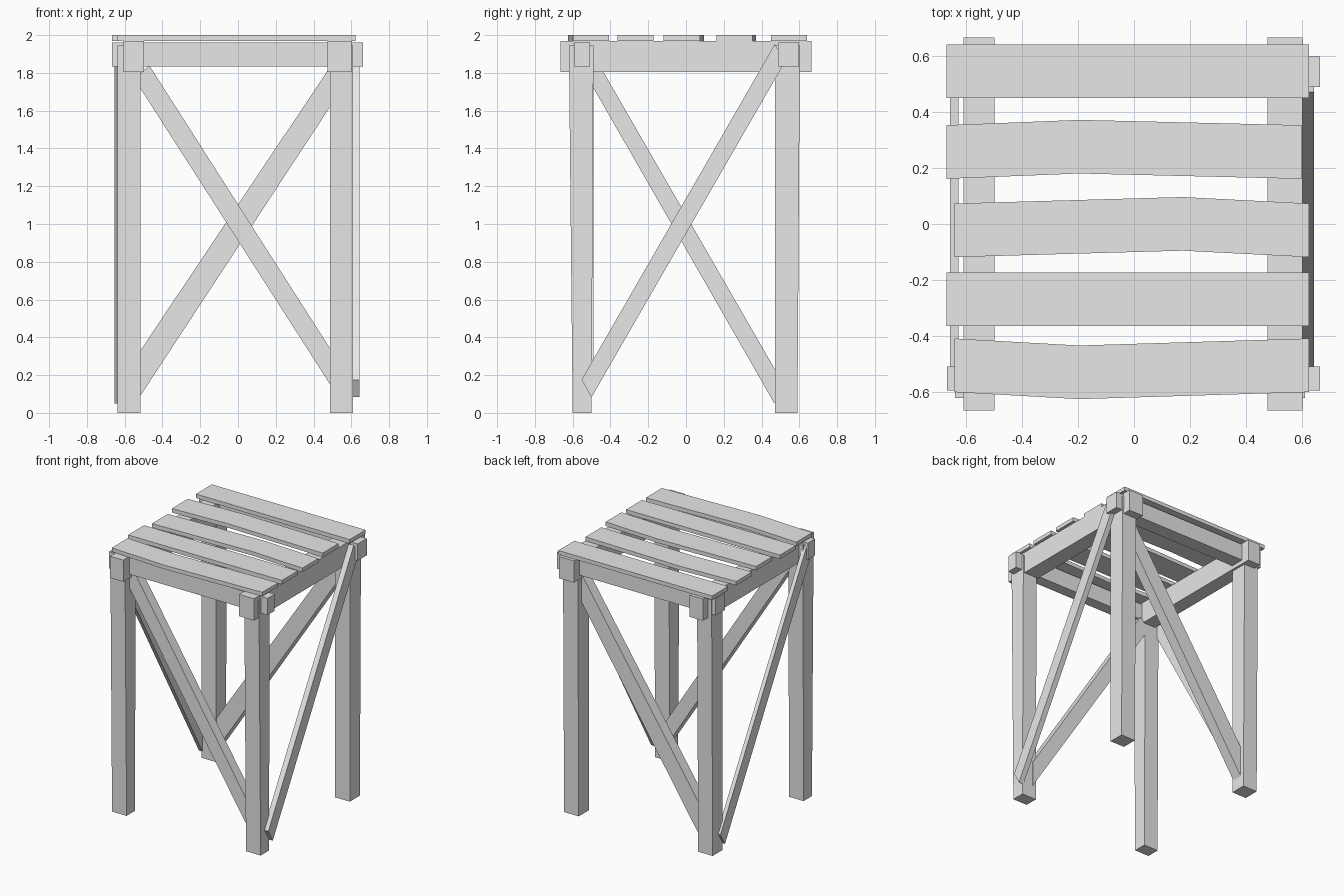
import bpy
import bmesh

cube = bpy.data.objects.get("Cube")
if cube:
    bpy.data.objects.remove(cube, do_unlink=True)

grey = bpy.data.materials.new("plain_grey")
grey.use_nodes = True
grey.diffuse_color = (0.8, 0.8, 0.8, 1)
grey.node_tree.nodes["Principled BSDF"].inputs["Base Color"].default_value = (0.8, 0.8, 0.8, 1)


def prism(name, axis, profile, start, end):
    """Extrude a 2D profile along one axis from start to end."""
    place = {"x": lambda p, d: (d, p[0], p[1]),
             "y": lambda p, d: (p[0], d, p[1]),
             "z": lambda p, d: (p[0], p[1], d)}[axis]
    bm = bmesh.new()
    a = [bm.verts.new(place(p, start)) for p in profile]
    b = [bm.verts.new(place(p, end)) for p in profile]
    bm.faces.new(a)
    bm.faces.new(b)
    for i in range(len(a)):
        j = (i + 1) % len(a)
        bm.faces.new((a[i], a[j], b[j], b[i]))
    bmesh.ops.recalc_face_normals(bm, faces=bm.faces)
    mesh = bpy.data.meshes.new(name)
    bm.to_mesh(mesh)
    bm.free()
    mesh.materials.append(grey)
    obj = bpy.data.objects.new(name, mesh)
    bpy.context.collection.objects.link(obj)
    return obj


def rect(u0, u1, v0, v1):
    return [(u0, v0), (u1, v0), (u1, v1), (u0, v1)]


# Legs, slightly wider at the top
front_profile = [(-0.6, 0), (-0.5, 0), (-0.49, 1.945), (-0.62, 1.945)]
back_profile = [(0.47, 0), (0.59, 0), (0.603, 1.945), (0.47, 1.945)]
for side, x0, x1 in (("right", -0.637, -0.515), ("left", 0.487, 0.61)):
    prism(f"front_{side}_leg", "x", front_profile, x0, x1)
    prism(f"back_{side}_leg", "x", back_profile, x0, x1)

# Top frame rails running both ways, with ends that stick out
for side, x0, x1 in (("right", -0.607, -0.497), ("left", 0.475, 0.6)):
    prism(f"{side}_rail", "y", rect(x0, x1, 1.805, 1.97), -0.665, 0.665)
for side, y0, y1 in (("front", -0.593, -0.507), ("back", 0.488, 0.597)):
    prism(f"{side}_rail", "x", rect(y0, y1, 1.835, 1.962), -0.667, 0.663)

# Diagonal braces: front and back sit between the legs, sides lie outside
prism("front_brace", "y", [(-0.55, 1.77), (-0.47, 1.84), (0.52, 0.29), (0.52, 0.1)], -0.565, -0.49)
prism("back_brace", "y", [(-0.55, 0.28), (-0.55, 0.04), (0.52, 1.67), (0.52, 1.88)], 0.48, 0.56)
prism("left_brace", "x", [(-0.553, 0.175), (-0.5, 0.083), (0.525, 1.86), (0.47, 1.952)], 0.6, 0.642)
prism("right_brace", "x", [(-0.57, 1.86), (-0.515, 1.94), (0.523, 0.14), (0.468, 0.05)], -0.655, -0.625)

# Seat slats: left end, right end, back edge, bend position, bend amount
slats = [(-0.668, 0.623, 0.64, 0, 0),
         (-0.668, 0.597, 0.352, -0.195, 0.019),
         (-0.64, 0.623, 0.073, 0.173, 0.023),
         (-0.668, 0.623, -0.172, 0, 0),
         (-0.64, 0.623, -0.408, -0.195, -0.025)]
for n, (x0, x1, y, xm, bend) in enumerate(slats, 1):
    low = y - 0.191
    outline = [(x0, low), (xm, low + bend), (x1, low), (x1, y), (xm, y + bend), (x0, y)]
    prism(f"seat_slat_{n}", "z", outline, 1.97, 2.0)
